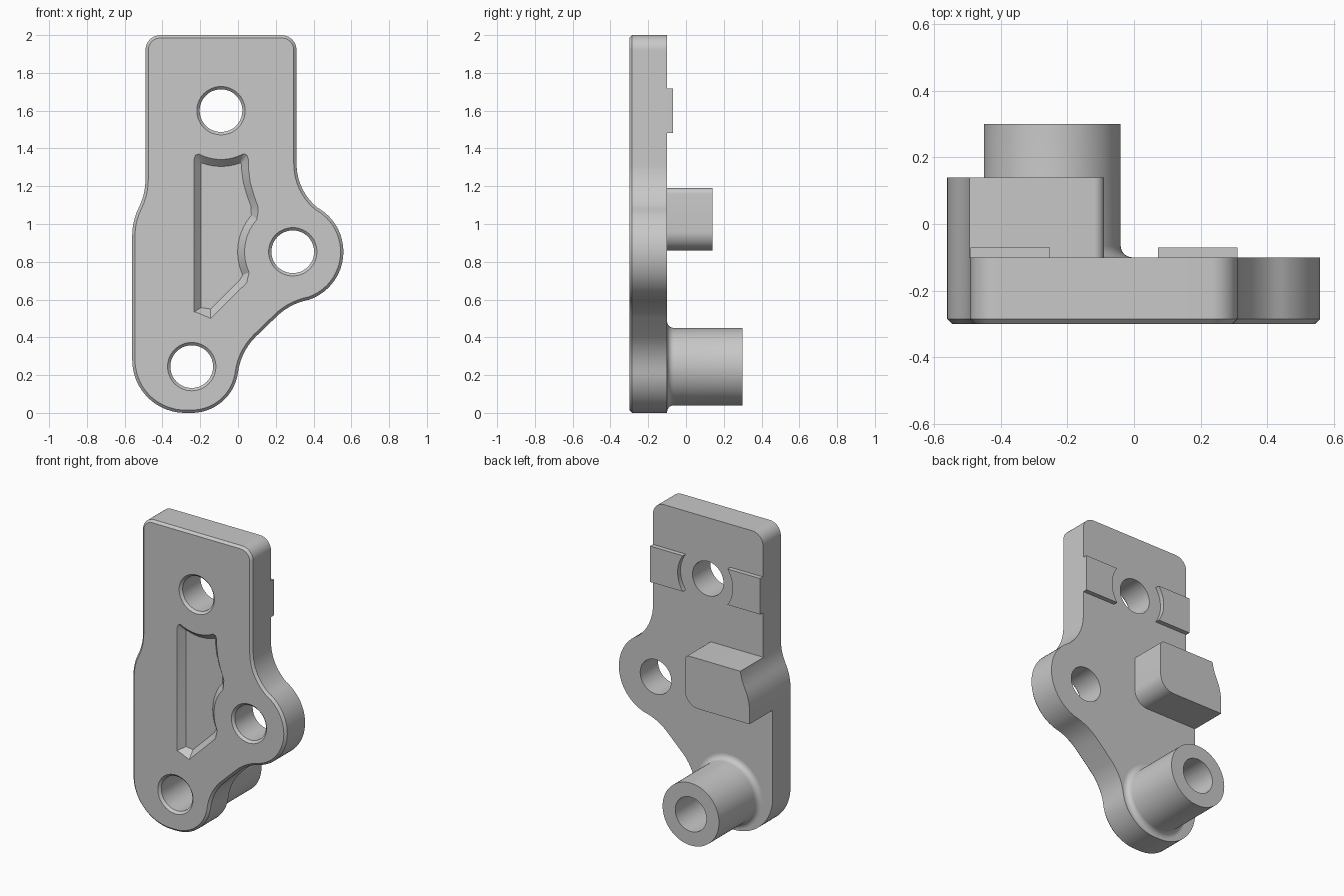
import bpy, bmesh, math
from mathutils import Vector

cube = bpy.data.objects.get("Cube")
if cube:
    bpy.data.objects.remove(cube)

FRONT, BACK, CHAMFER = -0.30, -0.10, 0.015
TOP_HOLE, SIDE_HOLE, LOW_HOLE = (-0.09, 1.6), (0.29, 0.853), (-0.245, 0.245)

GREY = (0.58, 0.58, 0.58, 1)
grey = bpy.data.materials.new("plain grey")
grey.use_nodes = True
grey.diffuse_color = GREY
grey.node_tree.nodes["Principled BSDF"].inputs["Base Color"].default_value = GREY


def arc(centre, r, a0, a1, step=5):
    """Points of an arc in the x-z plane, angles in degrees."""
    n = max(3, round(abs(a1 - a0) / step))
    angles = [math.radians(a0 + (a1 - a0) * i / n) for i in range(n + 1)]
    return [(centre[0] + r * math.cos(a), centre[1] + r * math.sin(a)) for a in angles]


def circle(centre, r):
    return arc(centre, r, 0, 360)[:-1]


def clean(points):
    """Drop points that nearly coincide with the one before."""
    out = []
    for p in map(Vector, points):
        if not out or (p - out[-1]).length > 0.005:
            out.append(p)
    if (out[0] - out[-1]).length < 0.005:
        out.pop()
    return out


def inset(pts, d):
    """Mitred inward offset of a counter-clockwise outline."""
    out = []
    for i, p in enumerate(pts):
        e0 = (p - pts[i - 1]).normalized()
        e1 = (pts[(i + 1) % len(pts)] - p).normalized()
        n0, n1 = Vector((-e0.y, e0.x)), Vector((-e1.y, e1.x))
        out.append(p + (n0 + n1) * d / (1 + n0.dot(n1)))
    return out


def loft(name, rings):
    """Solid through matching outlines, each given as (points, y)."""
    bm = bmesh.new()
    loops = [[bm.verts.new((p[0], y, p[1])) for p in pts] for pts, y in rings]
    n = len(loops[0])
    for a, b in zip(loops, loops[1:]):
        for i in range(n):
            j = (i + 1) % n
            bm.faces.new((a[i], a[j], b[j], b[i]))
    bm.faces.new(loops[0])
    bm.faces.new(loops[-1])
    bmesh.ops.recalc_face_normals(bm, faces=bm.faces)
    mesh = bpy.data.meshes.new(name)
    bm.to_mesh(mesh)
    bm.free()
    mesh.materials.append(grey)
    obj = bpy.data.objects.new(name, mesh)
    bpy.context.collection.objects.link(obj)
    return obj


def prism(name, points, y0, y1):
    pts = clean(points)
    return loft(name, [(pts, y0), (pts, y1)])


def activate(obj):
    bpy.ops.object.select_all(action='DESELECT')
    obj.select_set(True)
    bpy.context.view_layer.objects.active = obj


def cut(obj, cutter):
    mod = obj.modifiers.new("cut", 'BOOLEAN')
    mod.operation, mod.solver, mod.object = 'DIFFERENCE', 'EXACT', cutter
    activate(obj)
    bpy.ops.object.modifier_apply(modifier=mod.name)


def hole_cutter(centre, end):
    r = 0.113
    return loft("hole_cutter", [(circle(centre, r + CHAMFER + 0.01), FRONT - 0.01),
                                (circle(centre, r), FRONT + CHAMFER),
                                (circle(centre, r), end)])


def pocket_outline(d):
    """Pocket edge moved inward by d; its two arcs stay concentric with the holes."""
    left, right, soft, r = -0.233 + d, 0.055 - d, 0.025 - d / 2, 0.258 + d
    a0 = -math.degrees(math.acos((right - soft - TOP_HOLE[0]) / r))
    a1 = -math.degrees(math.acos((left + soft - TOP_HOLE[0]) / r))
    top = [TOP_HOLE] and [arc(TOP_HOLE, r, a0, a0 + (a1 - a0) * i / 12)[-1] for i in range(13)]
    z = top[0][1]
    bulge = [(0.106, 1.06), (0.107, 1.09), (0.085, 1.15), (0.065, 1.22), (0.056, 1.29)]
    return ([(left, 0.535 + 0.6 * d), (-0.145, 0.5 + 1.35 * d), (0.043 - d, 0.685 + 0.4 * d)]
            + arc(SIDE_HOLE, 0.255 + d, 205, 138)
            + [(x - d, h) for x, h in bulge]
            + [(right, z - 1.2 * soft), (right - 0.3 * soft, z - 0.3 * soft)]
            + top
            + [(left + 0.3 * soft, z - 0.3 * soft), (left, z - 1.2 * soft)])


# Plate with a chamfered front rim
shoulder = arc((-0.82, 1.235), 0.33, 0, -26.6) + arc((-0.23, 0.94), 0.33, 153.4, 180)
outline = clean(
    arc((-0.245, 0.247), 0.247, 270, 352.4)
    + arc((0.324, 0.171), 0.327, 172.4, 135)
    + arc((0.435, 0.274), 0.33, 135, 104)
    + arc(SIDE_HOLE, 0.268, -76, 55.4)
    + arc((0.61, 1.319), 0.3, 235.6, 180)
    + arc((0.23, 1.92), 0.08, 0, 90)
    + arc((-0.41, 1.92), 0.08, 90, 180)
    + shoulder
    + arc((-0.28, 0.28), 0.28, 180, 270))
plate = loft("plate", [(inset(outline, CHAMFER), FRONT),
                       (outline, FRONT + CHAMFER), (outline, BACK)])

# Shallow pocket with sloping walls
pocket_cutter = loft("pocket_cutter", [(pocket_outline(-0.009), FRONT - 0.01),
                                       (pocket_outline(0.037), FRONT + 0.04)])

# Tubular boss with a fillet at its foot
fillet = [(circle(LOW_HOLE, 0.24 - 0.035 * math.sin(t)), BACK + 0.035 * (1 - math.cos(t)))
          for t in (math.radians(15 * i) for i in range(7))]
boss = loft("boss", fillet + [(circle(LOW_HOLE, 0.205), 0.30)])

# Bores
cutters = [pocket_cutter] + [hole_cutter(c, 0.4) for c in (TOP_HOLE, SIDE_HOLE, LOW_HOLE)]
for c in cutters:
    cut(plate, c)
cut(boss, cutters[-1])
for c in cutters:
    bpy.data.objects.remove(c)

# Stop block, its outer side following the edge of the plate
edge = [p for p in shoulder if p[1] < 1.18]
block = prism("stop_block",
              [(-0.493, 1.19)] + edge + [(-0.56, 0.86)]
              + arc((-0.19, 0.96), 0.1, 270, 360) + arc((-0.12, 1.16), 0.03, 0, 90, 15),
              BACK, 0.14)

# Raised pads either side of the top hole
parts = [plate, boss, block]
for side, name in ((1, "left_pad"), (-1, "right_pad")):
    pts = arc(TOP_HOLE, 0.2, -36, 36) + [(0.31, 1.718), (0.31, 1.482)]
    pts = [(TOP_HOLE[0] + side * (x - TOP_HOLE[0]), z) for x, z in pts]
    parts.append(prism(name, pts, BACK, -0.07))

for obj in parts:
    activate(obj)
    bpy.ops.object.shade_smooth_by_angle(angle=math.radians(30))
